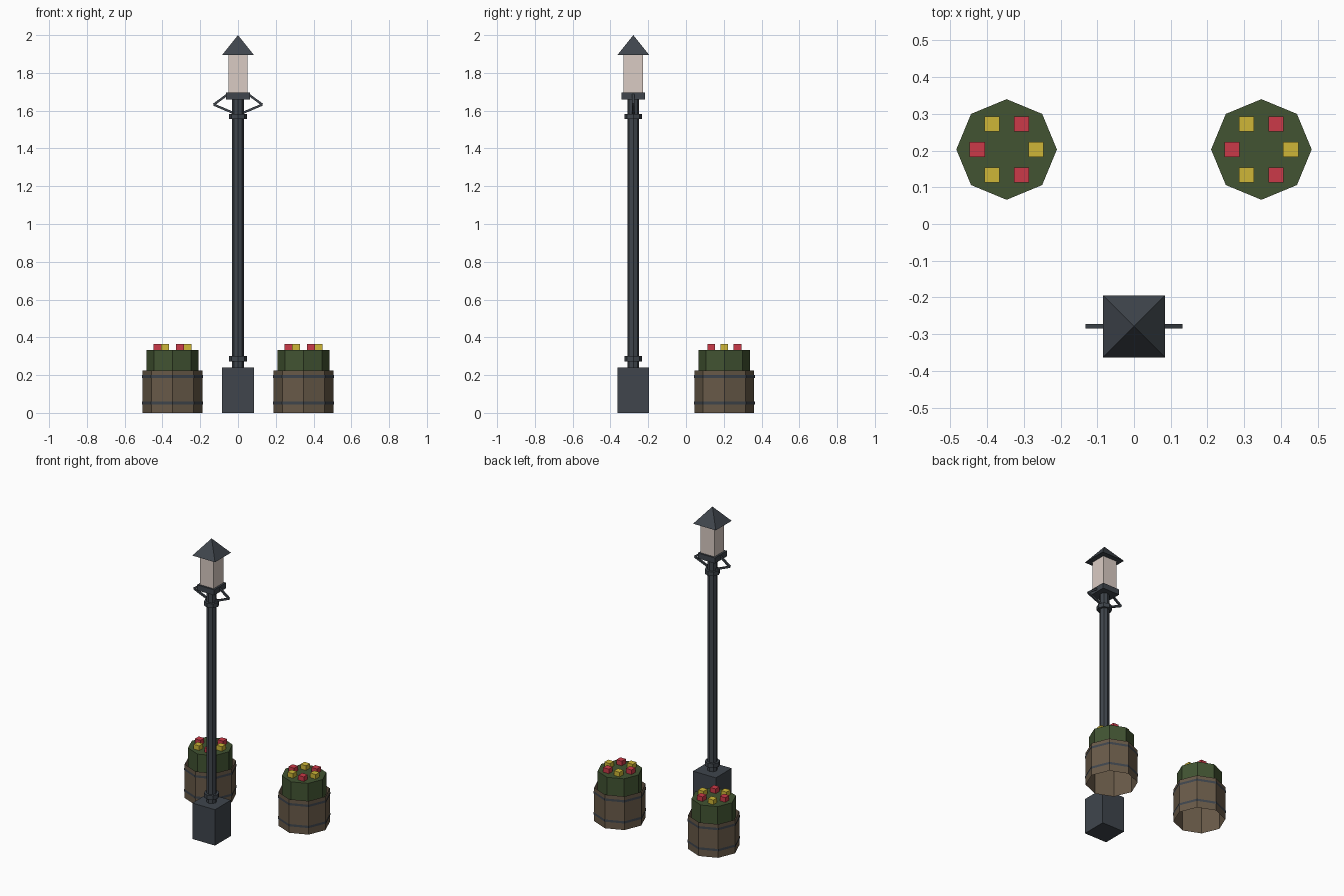
import bpy
import bmesh
from math import cos, sin, pi
from mathutils import Vector, Matrix

cube = bpy.data.objects.get("Cube")
if cube:
    bpy.data.objects.remove(cube, do_unlink=True)


def material(name, rgb):
    m = bpy.data.materials.new(name)
    m.use_nodes = True
    m.diffuse_color = (*rgb, 1)
    m.node_tree.nodes["Principled BSDF"].inputs["Base Color"].default_value = (*rgb, 1)
    return m


METAL = material("dark_metal", (0.050, 0.060, 0.073))
GLASS = material("pale_glass", (0.70, 0.60, 0.55))
WOOD = material("brown_wood", (0.140, 0.102, 0.065))
LEAF = material("leaf_green", (0.054, 0.088, 0.032))
RED = material("petal_red", (0.60, 0.042, 0.065))
YELLOW = material("petal_yellow", (0.62, 0.47, 0.038))


def finish(name, bm, mat):
    mesh = bpy.data.meshes.new(name)
    bm.to_mesh(mesh)
    bm.free()
    mesh.materials.append(mat)
    obj = bpy.data.objects.new(name, mesh)
    bpy.context.collection.objects.link(obj)
    return obj


def box(name, x, y, z0, z1, half, mat):
    bm = bmesh.new()
    bmesh.ops.create_cube(bm, size=1)
    bmesh.ops.scale(bm, vec=(2 * half, 2 * half, z1 - z0), verts=bm.verts)
    bmesh.ops.translate(bm, vec=(x, y, (z0 + z1) / 2), verts=bm.verts)
    return finish(name, bm, mat)


def octagon(name, x, y, z0, z1, radius, mat, caps=True):
    # Eight-sided drum with corners on the x and y axes
    bm = bmesh.new()
    rings = [[bm.verts.new((x + radius * cos(i * pi / 4), y + radius * sin(i * pi / 4), z))
              for i in range(8)] for z in (z0, z1)]
    low, high = rings
    for i in range(8):
        j = (i + 1) % 8
        bm.faces.new((low[i], low[j], high[j], high[i]))
    if caps:
        bm.faces.new(low[::-1])
        bm.faces.new(high)
    return finish(name, bm, mat)


def bar(name, a, b, thick, mat):
    # Square rod between two points
    a, b = Vector(a), Vector(b)
    d = b - a
    bm = bmesh.new()
    bmesh.ops.create_cube(bm, size=1)
    bmesh.ops.scale(bm, vec=(thick, thick, d.length), verts=bm.verts)
    along = d.normalized()
    depth = Vector((0, 1, 0))
    rot = Matrix((depth.cross(along), depth, along)).transposed()
    bmesh.ops.transform(bm, matrix=Matrix.Translation((a + b) / 2) @ rot.to_4x4(), verts=bm.verts)
    return finish(name, bm, mat)


# Lamp post
PY = -0.279
box("post_base", 0, PY, 0, 0.24, 0.084, METAL)
octagon("post", 0, PY, 0.24, 1.665, 0.031, METAL)
octagon("lower_collar", 0, PY, 0.272, 0.30, 0.047, METAL)
octagon("upper_collar", 0, PY, 1.555, 1.583, 0.047, METAL)

# Lantern
box("lantern_tray", 0, PY, 1.66, 1.697, 0.063, METAL)
box("lantern_glass", 0, PY, 1.697, 1.895, 0.051, GLASS)
bm = bmesh.new()
bmesh.ops.create_cone(bm, cap_ends=True, segments=4, radius1=0.084 * 2 ** 0.5, radius2=0,
                      depth=0.105, matrix=Matrix.Translation((0, PY, 1.9475))
                      @ Matrix.Rotation(pi / 4, 4, 'Z'))
finish("lantern_roof", bm, METAL)

# Side brackets
for side, s in (("left", 1), ("right", -1)):
    elbow = (s * 0.129, PY, 1.632)
    bar(side + "_bracket_lower", (s * 0.02, PY, 1.586), elbow, 0.012, METAL)
    bar(side + "_bracket_upper", elbow, (s * 0.055, PY, 1.686), 0.012, METAL)

# Barrel planters with flowers
BY = 0.203
for side, bx in (("left", 0.347), ("right", -0.347)):
    octagon(side + "_barrel", bx, BY, 0, 0.225, 0.158, WOOD, caps=False)
    for level, z in (("lower", 0.045), ("upper", 0.186)):
        octagon(f"{side}_{level}_hoop", bx, BY, z, z + 0.015, 0.161, METAL, caps=False)
    octagon(side + "_foliage", bx, BY, 0.19, 0.333, 0.137, LEAF)
    for i in range(6):
        a = i * pi / 3
        box(f"{side}_flower_{i + 1}", bx + 0.08 * cos(a), BY + 0.08 * sin(a),
            0.325, 0.364, 0.0205, RED if i % 2 else YELLOW)
